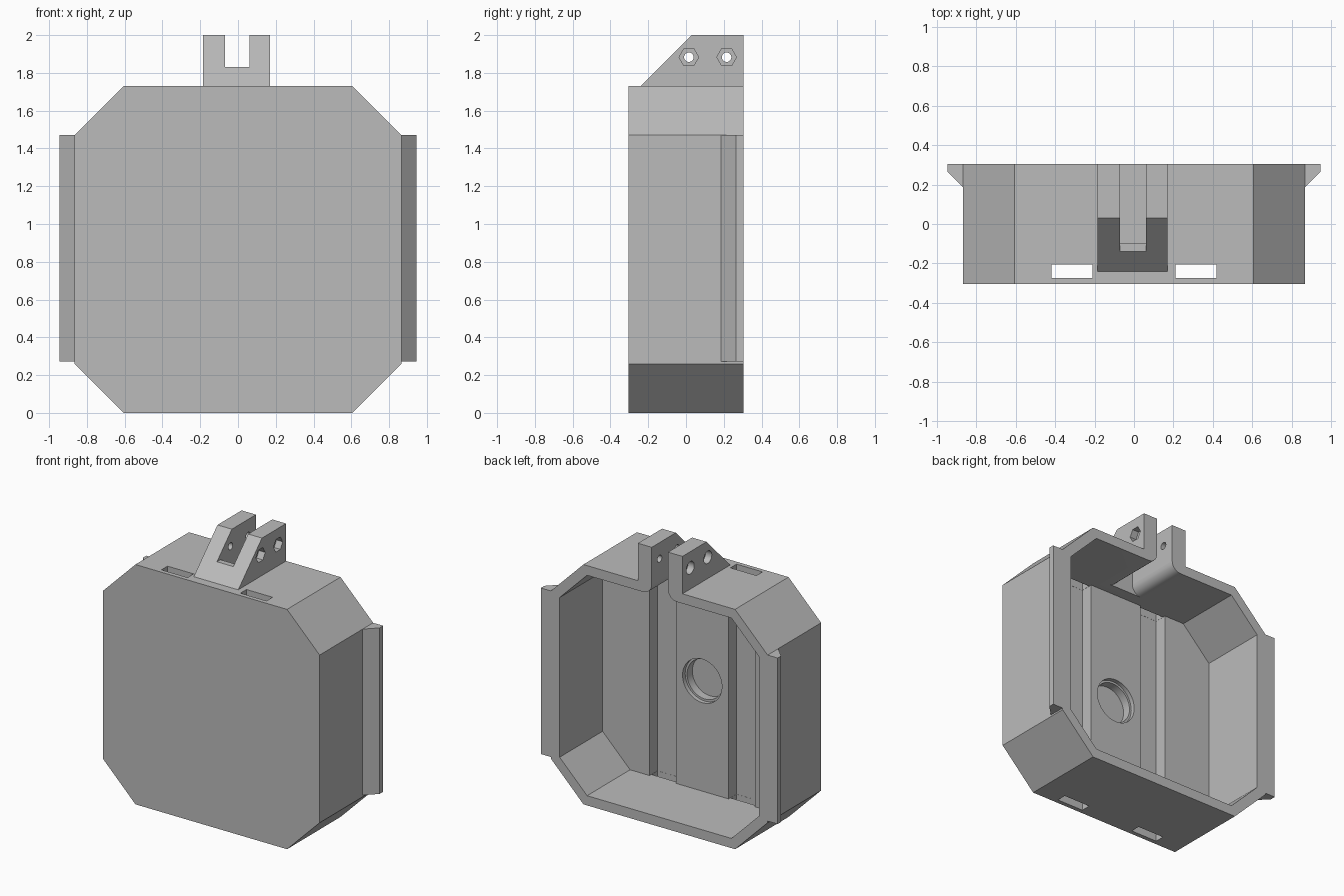
import bpy, bmesh, math

old = bpy.data.objects.get("Cube")
if old:
    bpy.data.objects.remove(old, do_unlink=True)

grey = bpy.data.materials.new("plain_grey")
grey.use_nodes = True
grey.diffuse_color = (0.5, 0.5, 0.5, 1)
grey.node_tree.nodes["Principled BSDF"].inputs["Base Color"].default_value = (0.5, 0.5, 0.5, 1)

PLACE = {
    "x": lambda a, b, t: (t, a, b),
    "y": lambda a, b, t: (a, t, b),
    "z": lambda a, b, t: (a, b, t),
}


def prism(name, points, axis, lo, hi):
    """Extrude a closed 2D profile along an axis."""
    bm = bmesh.new()
    ends = [[bm.verts.new(PLACE[axis](a, b, t)) for a, b in points] for t in (lo, hi)]
    bm.faces.new(ends[0])
    bm.faces.new(ends[1])
    n = len(points)
    for i in range(n):
        j = (i + 1) % n
        bm.faces.new((ends[0][i], ends[0][j], ends[1][j], ends[1][i]))
    bmesh.ops.recalc_face_normals(bm, faces=bm.faces)
    mesh = bpy.data.meshes.new(name)
    bm.to_mesh(mesh)
    bm.free()
    mesh.materials.append(grey)
    obj = bpy.data.objects.new(name, mesh)
    bpy.context.collection.objects.link(obj)
    return obj


def rect(a0, a1, b0, b1):
    return [(a0, b0), (a1, b0), (a1, b1), (a0, b1)]


def ring(a, b, r, n):
    return [(a + r * math.cos(math.tau * i / n), b + r * math.sin(math.tau * i / n)) for i in range(n)]


def octagon(inset):
    """Square outline with cut corners, offset inward by inset."""
    half = 0.865 - inset
    flat = 0.605 - inset * math.tan(math.pi / 8)
    mid = 0.865
    quarter = [(flat, half), (half, flat)]
    pts = quarter + [(a, -b) for a, b in reversed(quarter)]
    pts += [(-a, b) for a, b in reversed(pts)]
    return [(a, mid + b) for a, b in pts]


def cut(obj, cutters):
    """Subtract each cutter in turn, then discard it."""
    bpy.context.view_layer.objects.active = obj
    for c in cutters:
        c.hide_render = True
        mod = obj.modifiers.new("cut", "BOOLEAN")
        mod.operation = "DIFFERENCE"
        mod.solver = "EXACT"
        mod.object = c
        bpy.ops.object.modifier_apply(modifier=mod.name)
        bpy.data.objects.remove(c, do_unlink=True)


BACK, FRONT, WALL = 0.305, -0.305, 0.07
FLOOR, GROOVE = -0.185, -0.275
TOP = 1.73
SLOT_L, SLOT_R = -0.07, 0.06


def hinge_slot():
    """Gap between the lugs, flaring with rounded edges through the top wall."""
    r = WALL
    arc = [math.pi / 2 * i / 6 for i in range(7)]
    left = [(SLOT_L - r + r * math.cos(t), TOP - r * math.sin(t)) for t in arc]
    right = [(SLOT_R + r - r * math.cos(t), TOP - r * math.sin(t)) for t in arc]
    left.append((left[-1][0], 1.6))
    right.append((right[-1][0], 1.6))
    pts = [(SLOT_L, 2.1)] + left + right[::-1] + [(SLOT_R, 2.1)]
    return prism("slot_cutter", pts, "y", -0.10, 0.4)


# Hollow shell, open at the back
shell = prism("shell", octagon(0), "y", FRONT, BACK)
cutters = [prism("cavity", octagon(WALL), "y", FLOOR, 0.5)]
for s in (-1, 1):
    # Strap grooves in the floor, with slots through the top and bottom walls
    a, b = sorted((s * 0.21, s * 0.42))
    cutters.append(prism("groove", rect(a, b, GROOVE, 0), "z", WALL, TOP - WALL))
    cutters.append(prism("strap_slot", rect(a + 0.001, b - 0.001, GROOVE + 0.001, -0.205), "z", -0.1, 1.9))
# Stepped round recess in the middle of the floor
cutters.append(prism("recess_rim", ring(0, 0.865, 0.157, 48), "y", -0.215, 0))
cutters.append(prism("recess", ring(0, 0.865, 0.142, 48), "y", GROOVE, 0))
cutters.append(hinge_slot())
cut(shell, cutters)

# Hinge bracket with two lugs
bracket = prism("hinge_bracket", [(-0.24, TOP), (0.03, 2.0), (BACK, 2.0), (BACK, TOP)], "x", -0.185, 0.17)
cutters = [hinge_slot(),
           prism("slot_front", rect(SLOT_L, SLOT_R, 1.83, 2.1), "y", -0.5, -0.05)]
for y in (0.015, 0.215):
    # Bolt bore, hexagonal nut pocket and round head pocket
    cutters.append(prism("bore", ring(y, 1.883, 0.025, 24), "x", -0.3, 0.3))
    cutters.append(prism("nut_pocket", ring(y, 1.883, 0.052, 6), "x", 0.12, 0.3))
    cutters.append(prism("head_pocket", ring(y, 1.883, 0.045, 24), "x", -0.3, -0.135))
cut(bracket, cutters)

# Side rails along the rear edges
rails = []
for name, s in (("left_rail", 1), ("right_rail", -1)):
    pts = [(0.865, BACK), (0.945, BACK), (0.945, 0.265), (0.865, 0.185)]
    rails.append(prism(name, [(s * x, y) for x, y in pts], "z", 0.272, 1.47))

# Smooth only the round surfaces
for obj in [shell, bracket] + rails:
    bpy.ops.object.select_all(action="DESELECT")
    obj.select_set(True)
    bpy.context.view_layer.objects.active = obj
    bpy.ops.object.shade_smooth_by_angle(angle=math.radians(25))
